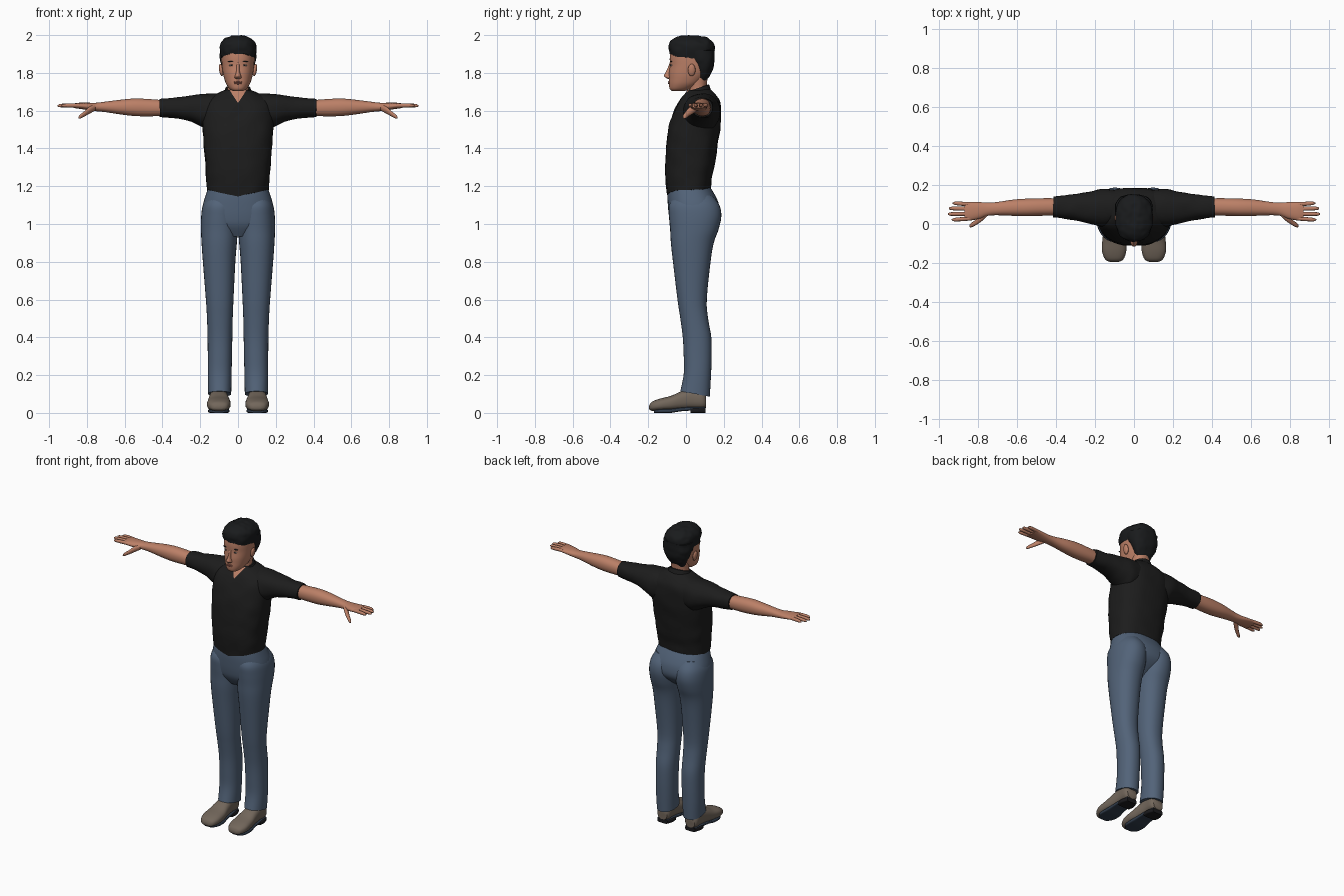
import bpy, bmesh, math
from mathutils import Matrix, Vector, noise

cube = bpy.data.objects.get("Cube")
if cube:
    bpy.data.objects.remove(cube)


def material(name, r, g, b):
    m = bpy.data.materials.new(name)
    m.use_nodes = True
    m.diffuse_color = (r, g, b, 1)
    bsdf = next(n for n in m.node_tree.nodes if n.type == 'BSDF_PRINCIPLED')
    bsdf.inputs["Base Color"].default_value = (r, g, b, 1)
    bsdf.inputs["Roughness"].default_value = 0.8
    return m


SKIN = material("skin", .50, .215, .135)
SHIRT = material("black shirt", .012, .012, .012)
DENIM = material("blue denim", .085, .125, .19)
HAIR = material("dark hair", .010, .011, .012)
LEATHER = material("taupe leather", .17, .135, .105)
SOLE = material("dark blue sole", .03, .045, .07)
HEEL = material("black rubber", .01, .01, .012)
LIP = material("lip", .34, .12, .085)
EYE = material("eye white", .5, .42, .38)
made = []


def finish(name, bm, mats, mirror=False):
    """Turn a bmesh into an object, with an optional copy on the other side."""
    bmesh.ops.recalc_face_normals(bm, faces=bm.faces)
    for side in (("left_", "right_") if mirror else ("",)):
        if side == "right_":
            bm.transform(Matrix.Scale(-1, 4, (1, 0, 0)))
            bmesh.ops.reverse_faces(bm, faces=bm.faces)
        mesh = bpy.data.meshes.new(side + name)
        bm.to_mesh(mesh)
        for m in mats:
            mesh.materials.append(m)
        ob = bpy.data.objects.new(side + name, mesh)
        bpy.context.collection.objects.link(ob)
        made.append(ob)
    bm.free()


def spline(rings, steps):
    """Smooth the list of rings with a Catmull-Rom curve."""
    out = []
    for i in range(len(rings) - 1):
        p0, p1 = rings[max(i - 1, 0)], rings[i]
        p2, p3 = rings[i + 1], rings[min(i + 2, len(rings) - 1)]
        for s in range(steps):
            t = s / steps
            out.append([b + .5 * t * (c - a + t * (2*a - 5*b + 4*c - d + t * (3*(b - c) + d - a)))
                        for a, b, c, d in zip(p0, p1, p2, p3)])
    return out + [list(rings[-1])]


def loft(axis, rings, n=32, steps=4, e=2.2, deform=None):
    """Rounded sections (position, a0, a1, b0, b1) skinned along an axis."""
    bm = bmesh.new()
    loops = []
    for t, a0, a1, b0, b1 in spline(rings, steps):
        loop = []
        for k in range(n):
            c, s = math.cos(math.tau * k / n), math.sin(math.tau * k / n)
            a = (a0 + a1) / 2 + (a1 - a0) / 2 * math.copysign(abs(c) ** (2 / e), c)
            b = (b0 + b1) / 2 + (b1 - b0) / 2 * math.copysign(abs(s) ** (2 / e), s)
            co = Vector({'x': (t, a, b), 'y': (a, t, b), 'z': (a, b, t)}[axis])
            loop.append(bm.verts.new(deform(co) if deform else co))
        loops.append(loop)
    for lo, hi in zip(loops, loops[1:]):
        for k in range(n):
            bm.faces.new((lo[k], lo[(k + 1) % n], hi[(k + 1) % n], hi[k]))
    bm.faces.new(loops[0])
    bm.faces.new(loops[-1])
    return bm


def blob(name, mat, loc, radii, tilt=0, mirror=False):
    bm = bmesh.new()
    bmesh.ops.create_uvsphere(bm, u_segments=16, v_segments=10, radius=1)
    bm.transform(Matrix.Translation(loc) @ Matrix.Rotation(tilt, 4, 'Y')
                 @ Matrix.Diagonal((*radii, 1)))
    finish(name, bm, [mat], mirror)


def sym(rows):
    return [(z, -w, w, b0, b1) for z, w, b0, b1 in rows]


def ripple(co, size, amount):
    return co + noise.noise_vector(co * size) * amount


# Shirt body, with a dipped front hem and an open neck
def shirt_shape(co):
    if co.z < 1.24 and co.y < .03:
        co.z -= .035 * max(0, 1 - abs(co.x) / .16) * (1.24 - co.z) / .06
    return ripple(co, 14, .005)


torso = loft('z', sym([(1.18, .163, -.10, .13), (1.24, .167, -.108, .138), (1.32, .174, -.11, .152),
                       (1.42, .182, -.105, .168), (1.52, .188, -.09, .182), (1.6, .186, -.062, .186),
                       (1.65, .17, -.036, .18), (1.685, .122, -.008, .158), (1.71, .065, .01, .13)]),
             n=48, e=2.5, deform=shirt_shape)
for side in (1, -1):
    front = [f for f in torso.faces if f.calc_center_median().z > 1.6 and f.calc_center_median().y < .06]
    geom = front + list({e for f in front for e in f.edges}) + list({v for f in front for v in f.verts})
    bmesh.ops.bisect_plane(torso, geom=geom, plane_co=(0, 0, 1.64), plane_no=(side, 0, -.65))
for f in torso.faces:
    c = f.calc_center_median()
    if c.y < .06 and abs(c.x) < .65 * (c.z - 1.64):
        f.material_index = 1
finish("shirt_body", torso, [SHIRT, SKIN])

# Sleeves
finish("sleeve", loft('x', [(.08, 0, .175, 1.52, 1.69), (.14, -.015, .18, 1.49, 1.692),
                            (.19, -.008, .174, 1.515, 1.688), (.25, .006, .162, 1.542, 1.68),
                            (.33, .024, .15, 1.558, 1.67), (.415, .034, .142, 1.565, 1.662)],
                      deform=lambda co: ripple(co, 16, .004)), [SHIRT], True)

# Folded collar, open at the throat
bm = bmesh.new()
rows = []
for k in range(25):
    a = math.radians(22 + 316 * k / 24)
    s, c = math.sin(a), math.cos(a)
    back = (1 - c) / 2
    rows.append([bm.verts.new((r * s, .062 - r * c * .92, z)) for r, z in
                 ((.06, 1.685), (.058, 1.7 + .038 * back), (.066, 1.7 + .038 * back),
                  (.086 - .004 * back, 1.662 + .03 * back))])
for p, q in zip(rows, rows[1:]):
    for j in range(4):
        bm.faces.new((p[j], q[j], q[(j + 1) % 4], p[(j + 1) % 4]))
bm.faces.new(rows[0])
bm.faces.new(rows[-1])
finish("collar", bm, [SHIRT])

# Trousers: hips and two legs
finish("trouser_hips", loft('z', sym([(1.2, .155, -.095, .125), (1.15, .172, -.098, .155), (1.1, .186, -.096, .175),
                                     (1.04, .192, -.09, .176), (.99, .17, -.078, .14),
                                     (.935, .06, -.045, .07)]), n=40, e=2.4), [DENIM])


def cuff(co):
    if co.z < .3:
        co.z -= (co.y - .05) * .28 * (1 - co.z / .3)
    return co


finish("trouser_leg", loft('z', [(1.15, .03, .16, -.06, .14), (1.1, .008, .186, -.09, .177), (1.04, 0, .195, -.09, .187),
                                 (.97, .001, .196, -.084, .172), (.9, .006, .193, -.08, .147),
                                 (.8, .014, .186, -.069, .13), (.6, .024, .17, -.045, .11),
                                 (.5, .028, .164, -.03, .117), (.4, .03, .161, -.017, .134),
                                 (.3, .032, .16, -.012, .136), (.2, .034, .16, -.012, .132),
                                 (.1, .036, .158, -.03, .126)], deform=cuff), [DENIM], True)

# Shoes, soles and heels
finish("shoe", loft('y', [(-.195, .08, .122, .02, .038), (-.182, .055, .147, .011, .058),
                          (-.14, .04, .164, .01, .075), (-.08, .04, .162, .012, .09),
                          (-.03, .048, .156, .016, .112), (.03, .055, .15, .02, .13),
                          (.085, .055, .15, .02, .125), (.105, .068, .138, .026, .1)], e=2.5), [LEATHER], True)
finish("sole", loft('y', [(-.17, .075, .13, 0, .015), (-.14, .05, .155, 0, .02), (-.08, .046, .157, 0, .022),
                          (-.03, .054, .15, .008, .028), (.03, .058, .147, .012, .032),
                          (.1, .066, .14, .012, .032)], e=5), [SOLE], True)
finish("heel", loft('y', [(.025, .056, .149, 0, .026), (.06, .052, .153, 0, .028),
                          (.103, .066, .14, 0, .028)], e=5), [HEEL], True)

# Bare arms, palms, fingers and thumbs
finish("forearm", loft('x', [(.39, .045, .132, 1.572, 1.655), (.48, .042, .132, 1.57, 1.662), (.55, .04, .13, 1.572, 1.664),
                             (.62, .042, .125, 1.58, 1.658), (.7, .045, .113, 1.592, 1.648),
                             (.75, .042, .11, 1.597, 1.642), (.79, .028, .112, 1.602, 1.642),
                             (.84, .018, .113, 1.61, 1.642), (.87, .02, .11, 1.614, 1.638)]), [SKIN], True)
for name, y, tip in (("index", .028, .935), ("middle", .053, .955), ("ring", .078, .95), ("little", .101, .93)):
    spread = (y - .065) * .15
    finish(name + "_finger", loft('x', [(x, y + d - r, y + d + r, z - r, z + r) for x, d, r, z in
                                        ((.84, 0, .01, 1.627), (.88, spread / 2, .0105, 1.628),
                                         (tip - .015, spread, .009, 1.627), (tip, spread, .003, 1.625))],
                                  n=12, steps=3), [SKIN], True)
finish("thumb", loft('x', [(x, y - r, y + r, z - r, z + r) for x, y, r, z in
                           ((.755, .055, .016, 1.617), (.785, .03, .019, 1.603), (.815, .006, .014, 1.582),
                            (.835, -.006, .011, 1.569), (.845, -.011, .004, 1.563))], n=14), [SKIN], True)

# Neck, head and nose
finish("neck", loft('z', sym([(1.62, .06, .0, .12), (1.7, .055, .015, .112), (1.74, .055, .015, .11),
                              (1.8, .06, .0, .12)])), [SKIN])
finish("head", loft('z', sym([(1.703, .025, -.074, -.01), (1.715, .044, -.086, .025), (1.74, .062, -.09, .07),
                              (1.77, .073, -.09, .1), (1.8, .08, -.09, .122), (1.84, .085, -.085, .135),
                              (1.88, .087, -.086, .14), (1.92, .085, -.08, .14), (1.96, .07, -.06, .12)]),
                    n=40, e=2.25), [SKIN])
finish("nose", loft('z', sym([(1.767, .008, -.096, -.06), (1.775, .019, -.108, -.06), (1.785, .016, -.117, -.06),
                              (1.805, .01, -.107, -.06), (1.83, .008, -.095, -.06),
                              (1.855, .009, -.086, -.06)]), n=16), [SKIN])

# Ears and facial details
blob("ear", SKIN, (.089, .03, 1.815), (.011, .02, .033), .15, True)
blob("eye", EYE, (.034, -.077, 1.84), (.014, .005, .005), 0, True)
blob("iris", HAIR, (.034, -.081, 1.84), (.005, .003, .0048), 0, True)
blob("eyebrow", HAIR, (.036, -.078, 1.86), (.02, .005, .0035), -.08, True)
blob("upper_lip", LIP, (0, -.089, 1.752), (.023, .007, .004))
blob("lower_lip", LIP, (0, -.088, 1.744), (.019, .007, .0045))


# Hair: crown with a curved hairline, and the back of the head
def hairline(co):
    if co.z < 1.93:
        co.z -= .03 * (co.x / .1) ** 2 * (1.93 - co.z) / .03
    return ripple(co, 32, .006)


finish("hair_crown", loft('z', sym([(1.902, .09, -.085, .148), (1.93, .096, -.09, .152), (1.96, .09, -.085, .142),
                                    (1.982, .068, -.064, .118), (1.995, .035, -.03, .085),
                                    (1.998, .012, .0, .055)]), n=48, e=2.3, deform=hairline), [HAIR])
finish("hair_back", loft('z', sym([(1.755, .045, .06, .106), (1.79, .066, .05, .128), (1.83, .083, .042, .144),
                                   (1.87, .094, .02, .15), (1.92, .096, -.02, .152)]),
                         n=40, e=2.6, deform=lambda co: ripple(co, 32, .005)), [HAIR])

# Smooth shading that keeps hems and soles crisp
bpy.ops.object.select_all(action='DESELECT')
for ob in made:
    ob.select_set(True)
bpy.context.view_layer.objects.active = made[0]
bpy.ops.object.shade_smooth_by_angle(angle=math.radians(45))
